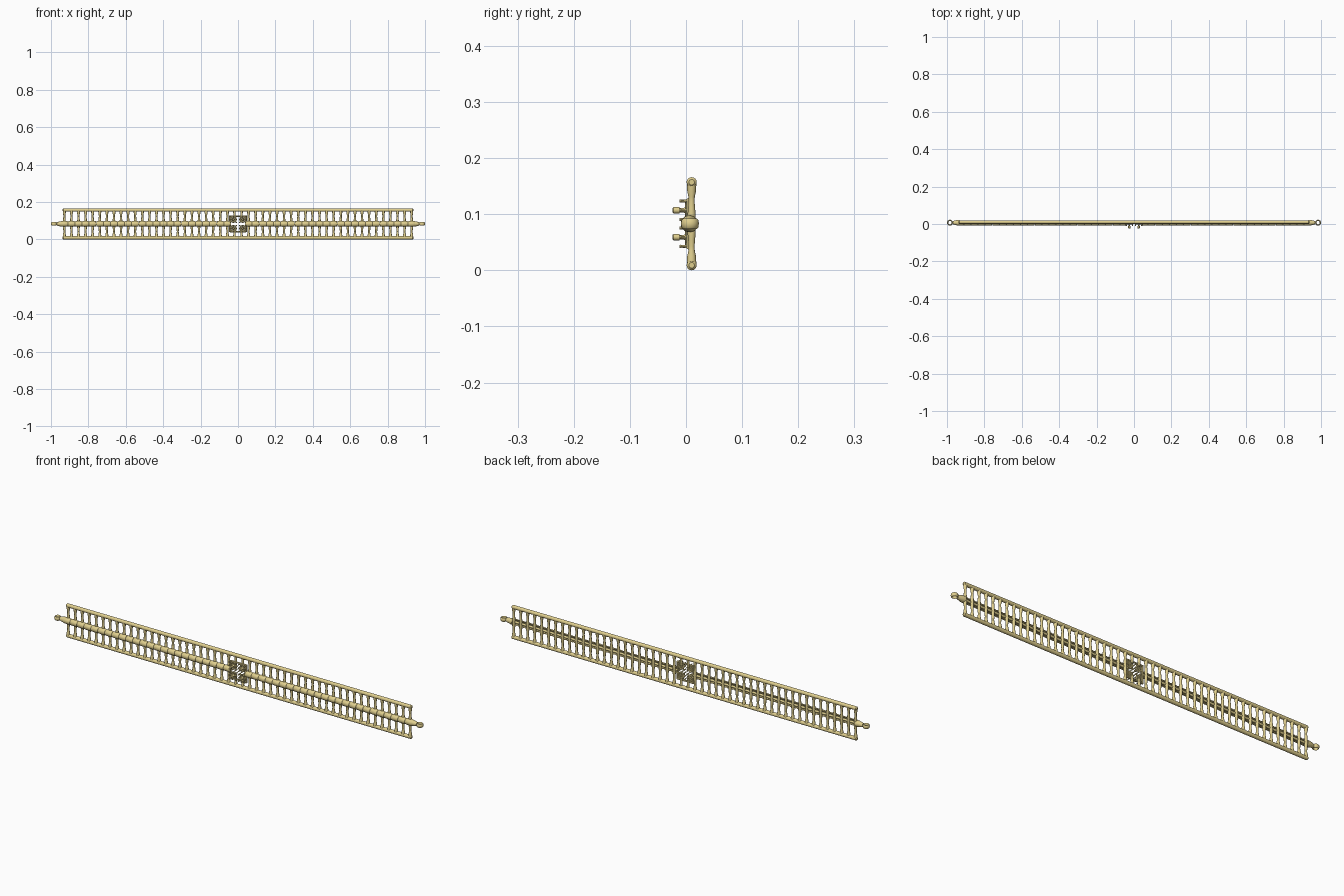
import bpy, bmesh, math
from mathutils import Matrix, Vector

if "Cube" in bpy.data.objects:
    bpy.data.objects.remove(bpy.data.objects["Cube"])

gold = bpy.data.materials.new("gold")
gold.diffuse_color = (0.74, 0.62, 0.27, 1)
gold.use_nodes = True
gold.node_tree.nodes["Principled BSDF"].inputs["Base Color"].default_value = gold.diffuse_color
ZC, YC = 0.083, 0.010      # spine height, band depth
PITCH, N = 0.0379, 50      # link spacing and count


def finish(bm, name):
    bmesh.ops.recalc_face_normals(bm, faces=bm.faces)
    me = bpy.data.meshes.new(name)
    bm.to_mesh(me)
    bm.free()
    ob = bpy.data.objects.new(name, me)
    bpy.context.collection.objects.link(ob)
    me.materials.append(gold)
    bpy.context.view_layer.objects.active = ob
    ob.select_set(True)
    bpy.ops.object.shade_smooth_by_angle(angle=math.radians(40))
    ob.select_set(False)
    return ob


def lathe(bm, prof, origin, axis, n=12):
    """Capped turned shape: prof = (radius, distance along axis)."""
    rot = Vector(axis).to_track_quat('Z', 'Y').to_matrix().to_4x4()
    m = Matrix.Translation(origin) @ rot
    rings = [[bm.verts.new(m @ Vector((r * math.cos(i * math.tau / n),
                                       r * math.sin(i * math.tau / n), d)))
              for i in range(n)] for r, d in prof]
    for a, b in zip(rings, rings[1:]):
        for i in range(n):
            j = (i + 1) % n
            bm.faces.new((a[i], a[j], b[j], b[i]))
    bm.faces.new(rings[0])
    bm.faces.new(rings[-1])


def torus(bm, c, axis, R, r, n=24, k=8, stretch=1):
    rot = Vector(axis).to_track_quat('Z', 'Y').to_matrix()
    g = [[bm.verts.new(Vector(c) + rot @ Vector((
        (R + r * math.cos(b * math.tau / k)) * math.cos(a * math.tau / n),
        (R + r * math.cos(b * math.tau / k)) * math.sin(a * math.tau / n),
        stretch * r * math.sin(b * math.tau / k)))) for b in range(k)] for a in range(n)]
    for a in range(n):
        for b in range(k):
            a2, b2 = (a + 1) % n, (b + 1) % k
            bm.faces.new((g[a][b], g[a2][b], g[a2][b2], g[a][b2]))


# Outer rails with rounded ends
for name, z in (("lower_rail", 0.0090), ("upper_rail", 0.1570)):
    bm = bmesh.new()
    L = 1.876
    lathe(bm, [(0.005, 0), (0.009, 0.004), (0.009, L - 0.004), (0.005, L)],
          (-L / 2, YC, z), (1, 0, 0), 16)
    finish(bm, name)

# Rungs flare at the rail, narrow in the middle and bell out into the spine
bm = bmesh.new()
for i in range(N):
    x = (i - (N - 1) / 2) * PITCH
    if abs(x) < 0.02:
        continue
    for s in (1, -1):
        lathe(bm, [(0.007, 0.0), (0.0072, 0.016), (0.0062, 0.028), (0.0052, 0.040),
                   (0.0056, 0.048), (0.0078, 0.058), (0.0085, 0.072)],
              (x, YC, ZC), (0, 0, s), 12)
finish(bm, "rungs")

# Spine: open-backed half-round links, nearly straight with softened ends
bm = bmesh.new()
for i in range(N):
    x = (i - (N - 1) / 2) * PITCH
    if abs(x) < 0.02:
        continue
    sec = [(-0.0187, 0.0130), (-0.016, 0.0146), (0, 0.0152), (0.016, 0.0146), (0.0187, 0.0130)]
    grid = []
    for dx, r in sec:
        ring = []
        for rr, order in ((r, range(13)), (r - 0.003, range(12, -1, -1))):
            for k in order:
                a = math.radians(-105 + 210 * k / 12)
                ring.append(bm.verts.new((x + dx, 0.006 - rr * math.cos(a), ZC + rr * math.sin(a))))
        grid.append(ring)
    m = len(grid[0])
    for a, b in zip(grid, grid[1:]):
        for k in range(m):
            bm.faces.new((a[k], a[(k + 1) % m], b[(k + 1) % m], b[k]))
    for ring in (grid[0], grid[-1]):
        for k in range(12):
            bm.faces.new((ring[k], ring[k + 1], ring[m - 2 - k], ring[m - 1 - k]))
finish(bm, "spine_links")

# Thin core joining the links
for s, side in ((-1, "left"), (1, "right")):
    bm = bmesh.new()
    lathe(bm, [(0.006, 0), (0.006, 0.90)], (s * 0.04, 0.006, ZC), (s, 0, 0), 10)
    finish(bm, "core_" + side)
    # End caps with eyelets
    bm = bmesh.new()
    lathe(bm, [(0.0148, 0), (0.0148, 0.010), (0.012, 0.025), (0.009, 0.037)],
          (s * 0.932, 0.007, ZC), (s, 0, 0), 16)
    finish(bm, "end_cap_" + side)
    bm = bmesh.new()
    torus(bm, (s * 0.984, 0.007, ZC), (0, 0, 1), 0.0125, 0.0035, stretch=2.6)
    finish(bm, "eyelet_" + side)

# Centre ornament: four squarish florets around an open middle
bm = bmesh.new()
for sx in (-1, 1):
    for sz in (-1, 1):
        c = Vector((sx * 0.025, 0.002, ZC + sz * 0.024))
        torus(bm, c, (0, 1, 0), 0.0145, 0.004)
        # flat-headed stamen
        lathe(bm, [(0.008, 0), (0.004, 0.006), (0.004, 0.013), (0.0058, 0.014),
                   (0.0058, 0.024), (0.004, 0.026)], c, (0, -1, 0), 12)
        for k in range(8):
            a = k * math.tau / 8
            d = Vector((math.cos(a), 0, math.sin(a)))
            reach = 0.023 if k % 2 else 0.0165
            # spokes and standing prongs
            lathe(bm, [(0.003, 0.003), (0.003, reach)], c, d, 6)
            lathe(bm, [(0.0034, -0.004), (0.0026, 0.010), (0.0034, 0.011), (0.0024, 0.014)],
                  c + d * reach, (0, -1, 0), 6)
finish(bm, "centre_florets")

# Frame behind the florets: square border and two rungs
bm = bmesh.new()
for s in (-1, 1):
    lathe(bm, [(0.004, 0), (0.004, 0.088)], (-0.044, 0.005, ZC + s * 0.042), (1, 0, 0), 8)
    lathe(bm, [(0.004, 0), (0.004, 0.088)], (s * 0.043, 0.005, ZC - 0.044), (0, 0, 1), 8)
    for t in (-1, 1):
        lathe(bm, [(0.0055, 0.030), (0.0052, 0.042), (0.0062, 0.054), (0.0072, 0.072)],
              (s * PITCH / 2, YC, ZC), (0, 0, t), 12)
finish(bm, "centre_frame")
